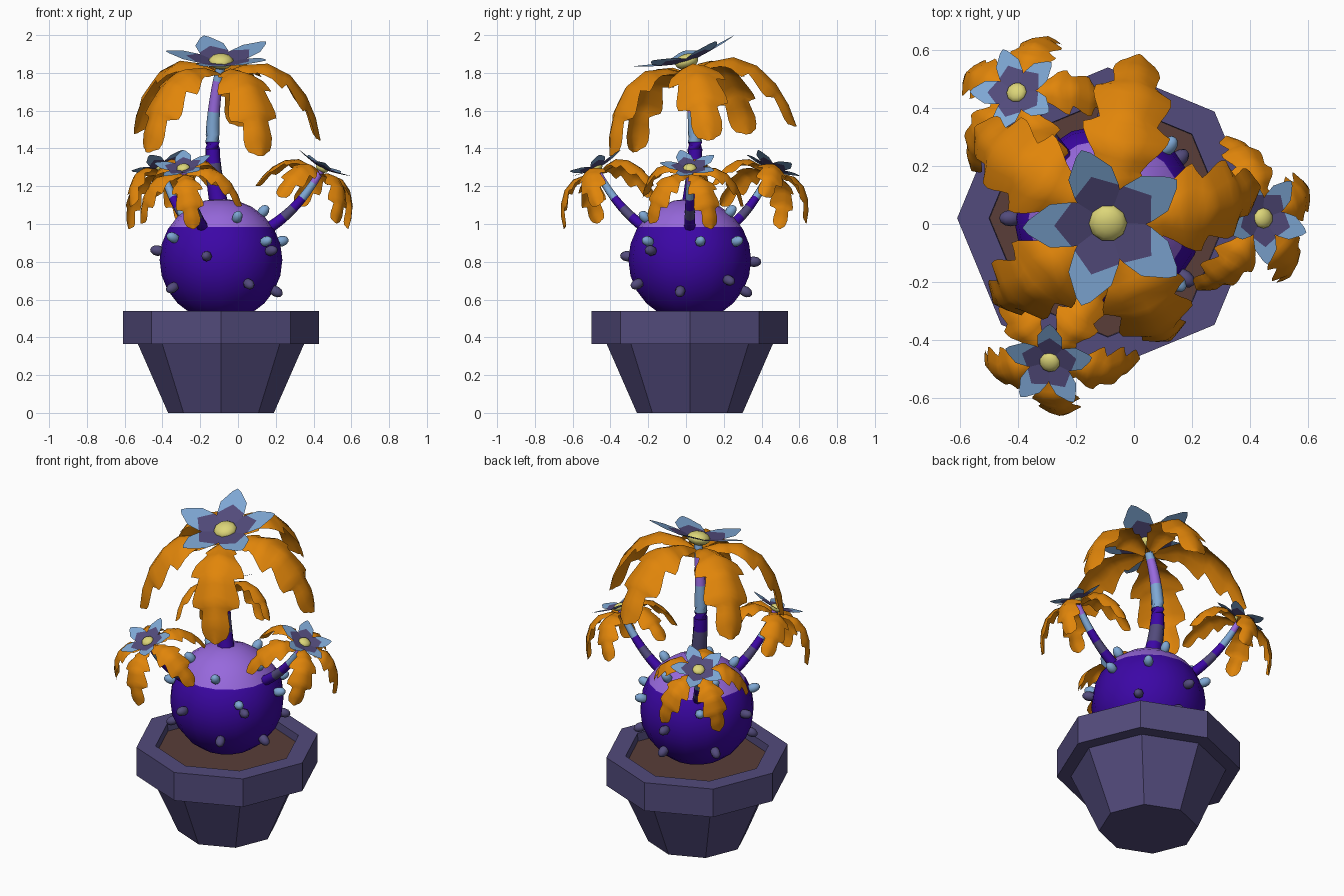
import bpy, bmesh, math
from mathutils import Vector, Matrix

if "Cube" in bpy.data.objects:
    bpy.data.objects.remove(bpy.data.objects["Cube"])

CX, CY = -0.09, 0.02          # plant axis
BALL_Z, BALL_R = 0.81, 0.325


def material(name, rgb):
    m = bpy.data.materials.new(name)
    m.diffuse_color = (*rgb, 1)
    m.use_nodes = True
    m.node_tree.nodes["Principled BSDF"].inputs["Base Color"].default_value = m.diffuse_color
    return m


DUSK = material("dusky purple", (0.085, 0.07, 0.20))
DARK = material("deep violet", (0.045, 0.002, 0.38))
LILAC = material("lilac", (0.31, 0.14, 0.72))
BLUE = material("light blue", (0.21, 0.39, 0.66))
ORANGE = material("orange", (0.75, 0.235, 0.003))
YELLOW = material("pale yellow", (0.72, 0.67, 0.19))
SOIL = material("soil brown", (0.10, 0.048, 0.04))


def finish(name, bm, mats, smooth=None, recalc=True):
    if recalc:
        bmesh.ops.recalc_face_normals(bm, faces=bm.faces)
    me = bpy.data.meshes.new(name)
    bm.to_mesh(me)
    bm.free()
    for m in mats:
        me.materials.append(m)
    ob = bpy.data.objects.new(name, me)
    bpy.context.collection.objects.link(ob)
    if smooth:
        bpy.ops.object.select_all(action='DESELECT')
        ob.select_set(True)
        bpy.context.view_layer.objects.active = ob
        bpy.ops.object.shade_smooth_by_angle(angle=math.radians(smooth))
    return ob


def skin(bm, rings, closed=True, mat=lambda i: 0):
    """Join successive vertex rows with quads."""
    for i in range(len(rings) - 1):
        a, b = rings[i], rings[i + 1]
        n = len(a)
        for j in range(n if closed else n - 1):
            k = (j + 1) % n
            f = bm.faces.new((a[j], a[k], b[k], b[j]))
            f.material_index = mat(i)


# Pot: octagonal profile turned round the axis, soil as the last cap
bm = bmesh.new()
profile = [(0.28, 0), (0.44, 0.365), (0.52, 0.365), (0.52, 0.54),
           (0.41, 0.54), (0.408, 0.49)]
rings = [[bm.verts.new((CX + r * math.cos(k * math.pi / 4),
                        CY + r * math.sin(k * math.pi / 4), z))
          for k in range(8)] for r, z in profile]
skin(bm, rings)
bm.faces.new(rings[0][::-1])
bm.faces.new(rings[-1]).material_index = 1
finish("pot", bm, [DUSK, SOIL])

# Round body with a lighter cap
bm = bmesh.new()
bmesh.ops.create_uvsphere(bm, u_segments=16, v_segments=12, radius=BALL_R,
                          matrix=Matrix.Translation((CX, CY, BALL_Z)))
bmesh.ops.bisect_plane(bm, geom=bm.verts[:] + bm.edges[:] + bm.faces[:],
                       plane_co=(0, 0, 0.983), plane_no=(0, 0, 1))
for f in bm.faces:
    f.material_index = int(f.calc_center_median().z > 0.983)
finish("round_body", bm, [DARK, LILAC], 50)


# Nubs: (azimuth, height) on the body
def nubs(name, places, mat):
    bm = bmesh.new()
    for az, z in places:
        el = math.asin((z - BALL_Z) / (BALL_R + 0.02))
        a = math.radians(az)
        d = Vector((math.cos(a) * math.cos(el), math.sin(a) * math.cos(el), math.sin(el)))
        m = (Matrix.Translation(Vector((CX, CY, BALL_Z)) + d * (BALL_R + 0.014))
             @ d.to_track_quat('Z', 'Y').to_matrix().to_4x4()
             @ Matrix.Diagonal((0.028, 0.028, 0.04, 1)))
        bmesh.ops.create_uvsphere(bm, u_segments=8, v_segments=6, radius=1, matrix=m)
    finish(name, bm, [mat], 60)


nubs("lower_nubs", [(-62, 0.68), (-10, 0.64), (40, 0.70), (85, 0.64), (145, 0.66),
                    (213, 0.66), (257, 0.83), (180, 0.86), (92, 0.80), (-38, 0.86)], DUSK)
nubs("upper_nubs", [(-43, 0.91), (10, 0.91), (50, 0.91), (128, 0.92), (217, 0.93),
                    (-70, 1.04), (0, 1.07), (75, 1.07), (150, 1.06), (225, 1.08)], BLUE)


# Striped stem along a quadratic curve; bands = [(end fraction, material slot)]
def stem(name, p0, p1, p2, r0, r1, bands):
    bm = bmesh.new()
    rings, n = [], 20
    for i in range(n + 1):
        t = i / n
        p = p0 * (1 - t) ** 2 + p1 * 2 * t * (1 - t) + p2 * t * t
        q = ((p1 - p0) * (1 - t) + (p2 - p1) * t).to_track_quat('Z', 'Y')
        r = r0 + (r1 - r0) * t
        rings.append([bm.verts.new(p + q @ Vector((r * math.cos(k * math.pi / 4),
                                                   r * math.sin(k * math.pi / 4), 0)))
                      for k in range(8)])
    skin(bm, rings, True, lambda i: next(s for e, s in bands if (i + 0.5) / n <= e))
    bm.faces.new(rings[-1])
    finish(name, bm, [DARK, DUSK, BLUE, LILAC], 50)


SPINE = [(0.01, -0.04), (0.12, 0.0), (0.25, 0.005), (0.37, -0.06),
         (0.455, -0.17), (0.505, -0.29), (0.53, -0.41)]
WIDTH = [0.04, 0.085, 0.14, 0.15, 0.125, 0.09, 0.025]


def sample(table, t):
    x = t * (len(table) - 1)
    i = min(int(x), len(table) - 2)
    return table[i] + (table[i + 1] - table[i]) * (x - i)


# Drooping leaves with lobed edges and a raised midrib
def leaves(name, frame):
    bm = bmesh.new()
    pts = [Vector((r, 0, z)) for r, z in SPINE]
    for k in range(5):
        turn = frame @ Matrix.Rotation(math.radians(24 + 72 * k), 4, 'Z')
        rows, n = [], 24
        for i in range(n + 1):
            t = i / n
            tan = sample(pts, min(t + 0.08, 1)) - sample(pts, max(t - 0.08, 0))
            nor = Vector((-tan.z, 0, tan.x)).normalized()
            lobe = (0.68, 0.78, 0.92, 1.04, 1.06, 0.86)[i % 6]
            w = sample(WIDTH, t) * lobe
            row = []
            for s in (-1, -0.5, 0, 0.5, 1):
                p = sample(pts, t) + Vector((0, s * w, 0)) - nor * (0.45 * w * abs(s) ** 1.5)
                # lobes sweep towards the tip
                p += tan.normalized() * (abs(s) * 0.03 * (lobe - 0.7) / 0.3)
                row.append(bm.verts.new(turn @ p))
            rows.append(row)
        skin(bm, rows, False)
    finish(name, bm, [ORANGE], 60)


# Five-petal flower, dusky in the middle, with a round yellow centre
def flower(name, frame):
    bm = bmesh.new()
    for k in range(5):
        turn = frame @ Matrix.Rotation(math.radians(-18 + 72 * k), 4, 'Z')
        rows = []
        # radius at edge, radius on midline, half width
        for re, rm, w in [(0.0, 0.0, 0.004), (0.105, 0.10, 0.077),
                          (0.125, 0.185, 0.080), (0.20, 0.21, 0.078), (0.275, 0.295, 0.026)]:
            rows.append([bm.verts.new(turn @ Vector((r, s * w, 0.012 + 0.23 * r)))
                         for s, r in ((-1, re), (0, rm), (1, re))])
        skin(bm, rows, False, lambda i: int(i < 2))
    for f in bm.faces:      # face petals upwards
        f.normal_update()
        if f.normal.z < 0:
            f.normal_flip()
    finish(name + "_petals", bm, [BLUE, DUSK], recalc=False)
    bm = bmesh.new()
    m = frame @ Matrix.Translation((0, 0, 0.022)) @ Matrix.Diagonal((1, 1, 0.6, 1))
    bmesh.ops.create_uvsphere(bm, u_segments=10, v_segments=8, radius=0.067, matrix=m)
    finish(name + "_centre", bm, [YELLOW], 60)


def head(name, pos, az, scale, leaf_tilt, flower_tilt):
    """Leaves and flower leaning towards the azimuth az."""
    base = (Matrix.Translation(pos) @ Matrix.Rotation(math.radians(az), 4, 'Z')
            @ Matrix.Scale(scale, 4))
    leaves(name + "_leaves", base @ Matrix.Rotation(math.radians(leaf_tilt), 4, 'Y'))
    flower(name + "_flower", base @ Matrix.Rotation(math.radians(flower_tilt), 4, 'Y'))


# Tall middle stem
top = Vector((CX, 0.01, 1.84))
stem("main_stem", Vector((CX, CY, 1.06)), Vector((-0.18, 0.08, 1.42)), top, 0.052, 0.024,
     [(0.18, 0), (0.34, 1), (0.49, 0), (0.69, 2), (0.88, 3), (1, 2)])
head("main", top, 270, 1.0, 9, 17)

# Three side stems
for name, az in (("right", 0), ("back", 126), ("front", 248)):
    a = math.radians(az)
    at = lambda r, z: Vector((CX + r * math.cos(a), CY + r * math.sin(a), z))
    stem(name + "_stem", at(0.20, 0.95), at(0.40, 1.05), at(0.53, 1.285), 0.032, 0.018,
         [(0.35, 0), (0.48, 1), (0.65, 0), (0.85, 2), (1, 3)])
    head(name, at(0.53, 1.285), az, 0.54, 25, 27)
